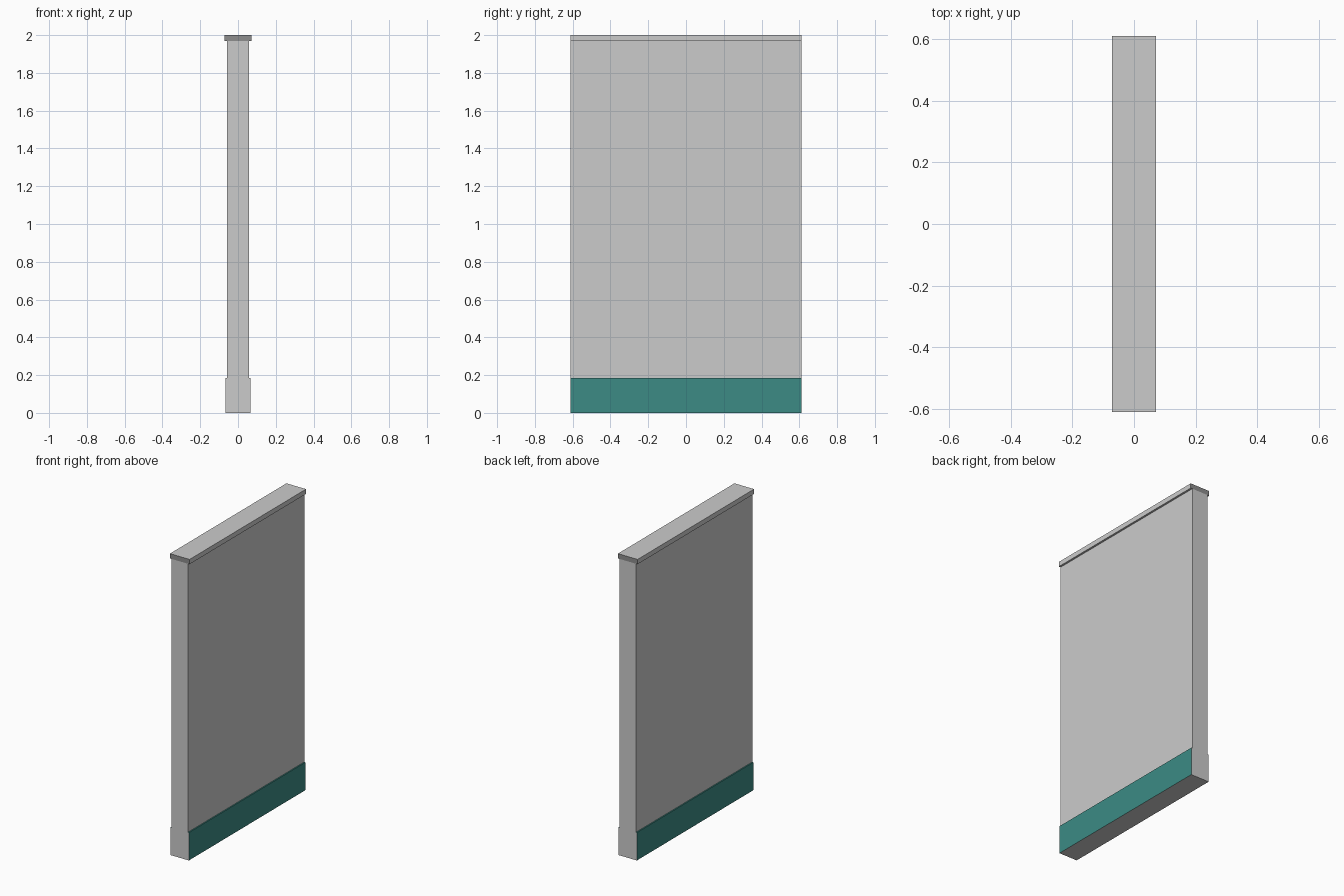
import bpy, bmesh

if "Cube" in bpy.data.objects:
    bpy.data.objects.remove(bpy.data.objects["Cube"])


def material(name, rgb):
    m = bpy.data.materials.new(name)
    m.diffuse_color = (*rgb, 1)
    m.use_nodes = True
    m.node_tree.nodes["Principled BSDF"].inputs["Base Color"].default_value = m.diffuse_color
    return m


grey = material("light grey", (0.60, 0.60, 0.60))
dark = material("dark grey", (0.27, 0.27, 0.27))
teal = material("teal", (0.045, 0.26, 0.235))

LENGTH = 1.222


def box(name, width, z0, z1, mats, rule=lambda n: 0):
    """Box centred on the z axis; rule picks a material from the face normal."""
    bm = bmesh.new()
    bmesh.ops.create_cube(bm, size=1)
    bmesh.ops.scale(bm, vec=(width, LENGTH, z1 - z0), verts=bm.verts)
    bmesh.ops.translate(bm, vec=(0, 0, (z0 + z1) / 2), verts=bm.verts)
    bm.normal_update()
    for f in bm.faces:
        f.material_index = rule(f.normal)
    me = bpy.data.meshes.new(name)
    bm.to_mesh(me)
    bm.free()
    for m in mats:
        me.materials.append(m)
    ob = bpy.data.objects.new(name, me)
    bpy.context.collection.objects.link(ob)
    return ob


# Main panel, standing on the skirting block
box("wall_panel", 0.118, 0.185, 1.968, [grey])

# Skirting: teal long sides and ledge, grey ends and underside
box("skirting", 0.134, 0, 0.185, [grey, teal],
    lambda n: 1 if abs(n.x) > 0.5 or n.z > 0.5 else 0)

# Top cap with darker end faces
box("top_cap", 0.144, 1.968, 2.0, [grey, dark],
    lambda n: 1 if abs(n.y) > 0.5 else 0)
